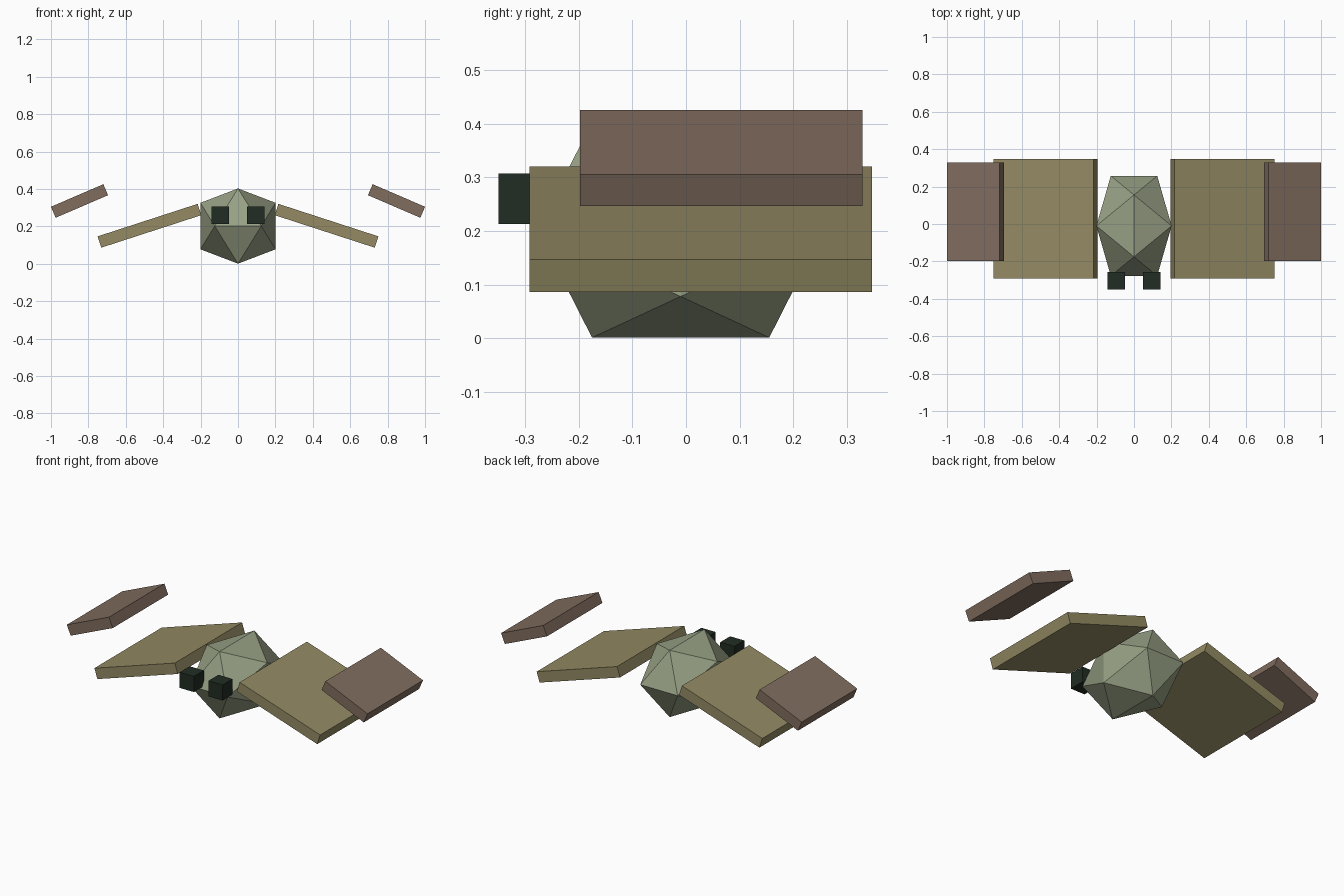
import bpy
import bmesh
from math import radians, sqrt
from mathutils import Matrix, Vector

cube = bpy.data.objects.get("Cube")
if cube:
    bpy.data.objects.remove(cube, do_unlink=True)


def material(name, rgb):
    # Flat colour from 0-255 display values, stored linear
    linear = [((c / 255 + 0.055) / 1.055) ** 2.4 for c in rgb]
    mat = bpy.data.materials.new(name)
    mat.use_nodes = True
    mat.diffuse_color = (*linear, 1)
    bsdf = mat.node_tree.nodes["Principled BSDF"]
    bsdf.inputs["Base Color"].default_value = (*linear, 1)
    bsdf.inputs["Roughness"].default_value = 0.9
    return mat


def add_object(name, bm, mat):
    bmesh.ops.recalc_face_normals(bm, faces=bm.faces)
    mesh = bpy.data.meshes.new(name)
    bm.to_mesh(mesh)
    bm.free()
    mesh.materials.append(mat)
    obj = bpy.data.objects.new(name, mesh)
    bpy.context.collection.objects.link(obj)
    return obj


def box_pair(name, centre, size, tilt, mat):
    # Mirrored boxes, tilted down towards the outside
    for side, label in ((1, "left"), (-1, "right")):
        bm = bmesh.new()
        bmesh.ops.create_cube(bm, size=1, matrix=Matrix.Diagonal((*size, 1)))
        obj = add_object(f"{label}_{name}", bm, mat)
        obj.location = (side * centre[0], centre[1], centre[2])
        obj.rotation_euler.y = side * radians(tilt)


sage = material("sage green", (151, 160, 132))
olive = material("olive", (147, 138, 99))
brown = material("dusty brown", (129, 109, 95))
black_green = material("blackish green", (33, 44, 35))

# Body: stretched icosahedron with an edge along the top and bottom
phi = (1 + sqrt(5)) / 2
bm = bmesh.new()
for a in (-1, 1):
    for b in (-phi, phi):
        for corner in ((0, a, b), (a, b, 0), (b, 0, a)):
            bm.verts.new(Vector(corner) / phi)
bmesh.ops.convex_hull(bm, input=bm.verts)
body = add_object("body", bm, sage)
body.scale = (0.201, 0.2675, 0.201)
body.location = (0, -0.01, 0.202)

# Wings in two separate panels per side
box_pair("inner_wing", (0.4735, 0.0275, 0.2035), (0.5625, 0.639, 0.0635), 18, olive)
box_pair("outer_wing", (0.8475, 0.0655, 0.336), (0.305, 0.527, 0.064), 23.3, brown)

# Eyes
box_pair("eye", (0.0955, -0.303, 0.26), (0.094, 0.094, 0.094), 0, black_green)
